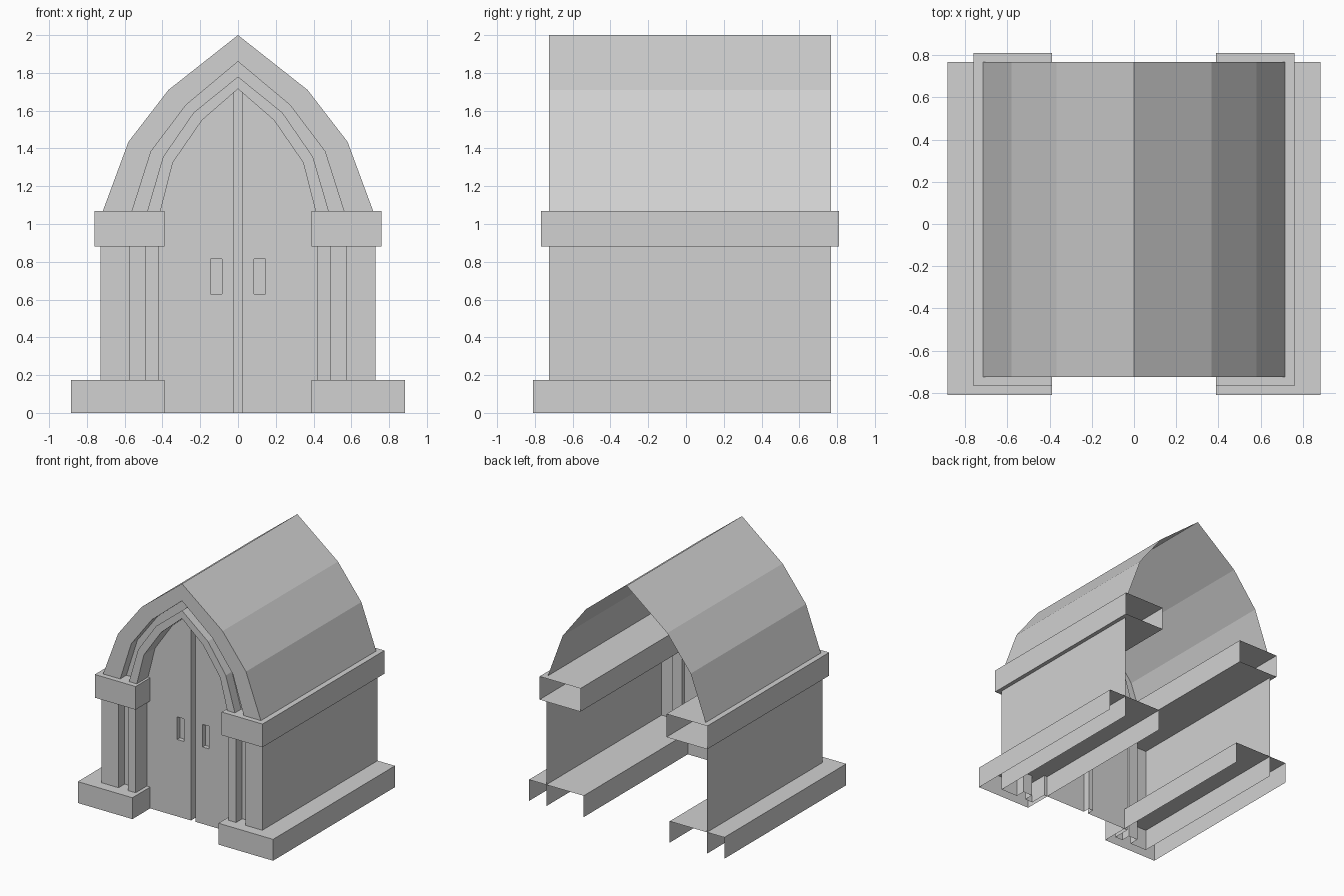
import bpy, bmesh
from mathutils import Vector

if "Cube" in bpy.data.objects:
    bpy.data.objects.remove(bpy.data.objects["Cube"], do_unlink=True)

stone = bpy.data.materials.new("light_grey_stone")
stone.use_nodes = True
grey = (0.64, 0.64, 0.64, 1)
stone.diffuse_color = grey
stone.node_tree.nodes["Principled BSDF"].inputs["Base Color"].default_value = grey

FRONT, BACK = -0.725, 0.768
GROOVE = FRONT + 0.08
DOOR = -0.58
GAP = DOOR + 0.06
GROUND, BAND_LOW, BAND_TOP = 0.005, 0.88, 1.07


def finish(name, bm):
    """Make an object of the left half and mirror it to the right."""
    mesh = bpy.data.meshes.new(name)
    bm.to_mesh(mesh)
    bm.free()
    mesh.materials.append(stone)
    obj = bpy.data.objects.new(name, mesh)
    bpy.context.collection.objects.link(obj)
    mirror = obj.modifiers.new("mirror", 'MIRROR')
    mirror.use_clip = True
    return obj


def loft(name, rows):
    """Skin a sheet between neighbouring rows of points."""
    bm = bmesh.new()
    verts = [[bm.verts.new(p) for p in row] for row in rows]
    for a, b in zip(verts, verts[1:]):
        for i in range(len(a) - 1):
            bm.faces.new((a[i], a[i + 1], b[i + 1], b[i]))
    return finish(name, bm)


def open_box(name, low, high, drop):
    """Box shell without the sides whose normals are listed in drop."""
    bm = bmesh.new()
    bmesh.ops.create_cube(bm, size=1)
    lo, hi = Vector(low), Vector(high)
    for v in bm.verts:
        v.co = [lo[i] + (v.co[i] + 0.5) * (hi[i] - lo[i]) for i in range(3)]
    bm.normal_update()
    gone = [f for f in bm.faces if any(f.normal.dot(Vector(d)) > 0.9 for d in drop)]
    bmesh.ops.delete(bm, geom=gone, context='FACES')
    return finish(name, bm)


# Plinths and the bands under the roof, open at the back
open_box("plinths", (0.39, -0.81, GROUND - 0.005), (0.885, BACK, 0.175),
         [(0, 1, 0), (0, 0, -1)])
open_box("bands", (0.39, -0.768, BAND_LOW), (0.76, 0.81, BAND_TOP), [(0, 1, 0)])

# Side walls with the grooved pillars at the front, one plan profile
plan = [(0.42, DOOR), (0.42, FRONT), (0.49, FRONT), (0.49, GROOVE),
        (0.575, GROOVE), (0.575, FRONT), (0.728, FRONT), (0.728, BACK)]
loft("walls_and_pillars",
     [[(x, y, z) for x, y in plan] for z in (BAND_LOW, 0)][::-1])

# Pointed arch outlines from spring to apex
roof = [(0.715, BAND_TOP), (0.58, 1.435), (0.368, 1.71), (0, 2.0)]
outer = [(0.56, BAND_TOP), (0.46, 1.385), (0.275, 1.63), (0, 1.86)]
middle = [(0.48, BAND_TOP), (0.397, 1.355), (0.235, 1.59), (0, 1.78)]
inner = [(0.41, BAND_TOP), (0.345, 1.325), (0.19, 1.55), (0, 1.715)]

# Vault roof and the grooved arch are one continuous sheet
section = [(inner, DOOR), (inner, FRONT), (middle, FRONT), (middle, GROOVE),
           (outer, GROOVE), (outer, FRONT), (roof, FRONT), (roof, BACK)]
loft("roof_and_arch",
     [[(x, y, z) for x, z in line] for line, y in section][::-1])

# Door leaf, cut along the edges of the handle slot
bm = bmesh.new()
leaf = [(0.02, 0), (0.42, 0), (0.42, BAND_TOP)] + inner[:3] + [(0.02, 1.698)]
bm.faces.new([bm.verts.new((x, DOOR, z)) for x, z in leaf])
slot_x, slot_z = (0.085, 0.145), (0.63, 0.815)
cuts = [((x, 0, 0), (1, 0, 0)) for x in slot_x] + [((0, 0, z), (0, 0, 1)) for z in slot_z]
for point, normal in cuts:
    bmesh.ops.bisect_plane(bm, geom=bm.verts[:] + bm.edges[:] + bm.faces[:],
                           plane_co=point, plane_no=normal)
bm.normal_update()
slot = []
for f in bm.faces:
    c = f.calc_center_median()
    if slot_x[0] < c.x < slot_x[1] and slot_z[0] < c.z < slot_z[1]:
        slot.append(f)
pushed = bmesh.ops.extrude_face_region(bm, geom=slot)["geom"]
bmesh.ops.translate(bm, vec=(0, 0.035, 0),
                    verts=[g for g in pushed if isinstance(g, bmesh.types.BMVert)])
bmesh.ops.delete(bm, geom=[f for f in slot if f.is_valid], context='FACES')
finish("door_leaves", bm)

# Recessed strip between the two leaves
loft("door_gap", [[(0, GAP, 0), (0.02, GAP, 0), (0.02, DOOR, 0)],
                  [(0, GAP, 1.715), (0.02, GAP, 1.698), (0.02, DOOR, 1.698)]])
